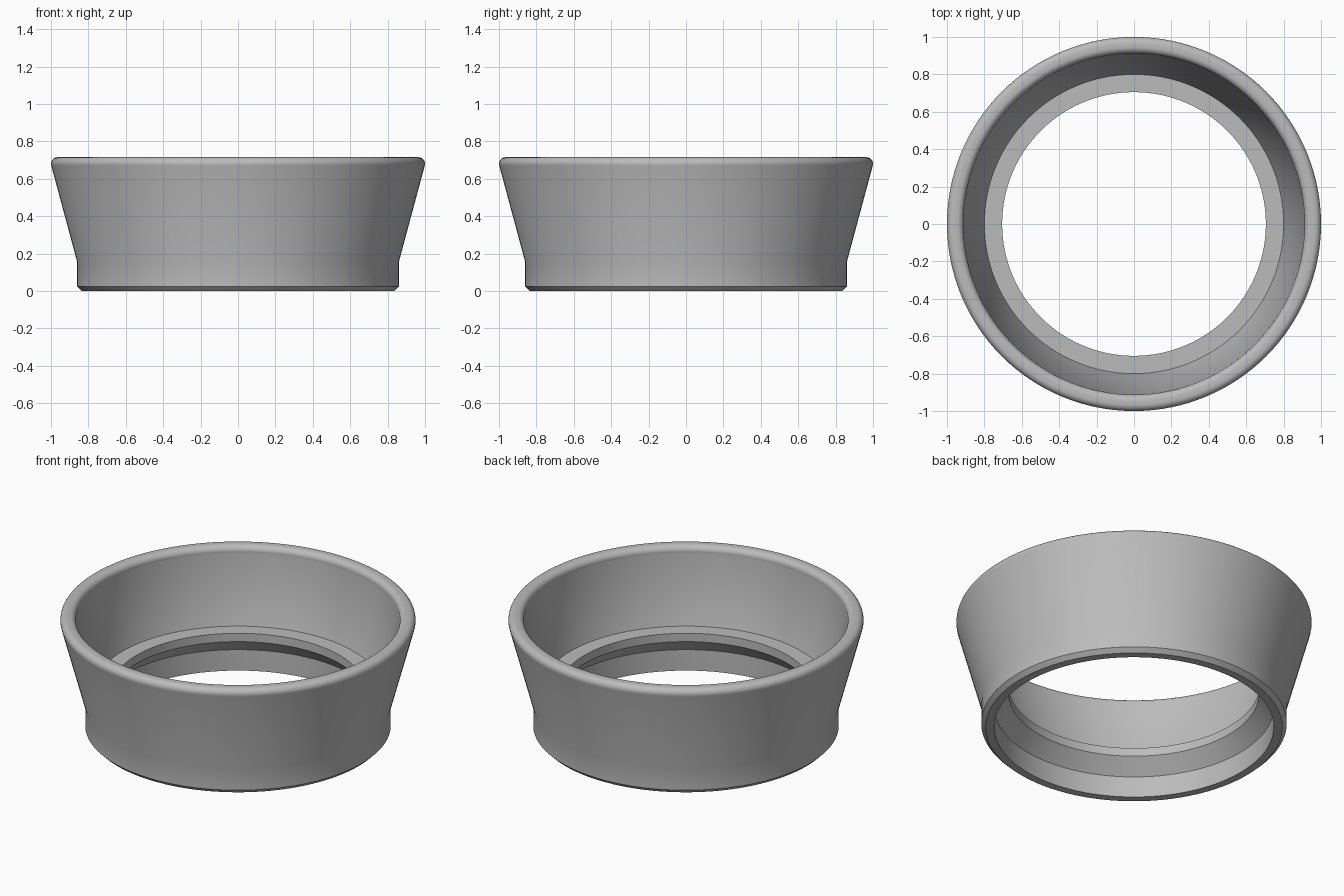
import bpy, bmesh
from math import sin, cos, pi, radians
from mathutils import Matrix

cube = bpy.data.objects.get("Cube")
if cube:
    bpy.data.objects.remove(cube, do_unlink=True)

grey = bpy.data.materials.new("light_grey")
grey.use_nodes = True
colour = (0.5, 0.5, 0.5, 1)
grey.diffuse_color = colour
grey.node_tree.nodes["Principled BSDF"].inputs["Base Color"].default_value = colour


def arc(cx, cz, radius, start, end, steps=8):
    """Points of a rounded profile corner, angles in degrees."""
    angles = [radians(start + (end - start) * i / steps) for i in range(steps + 1)]
    return [(cx + radius * cos(a), cz + radius * sin(a)) for a in angles]


def lathe(name, profile, segments=128):
    """Revolve a closed (radius, height) profile around z."""
    bm = bmesh.new()
    verts = [bm.verts.new((r, 0, z)) for r, z in profile]
    edges = [bm.edges.new((a, b)) for a, b in zip(verts, verts[1:] + verts[:1])]
    bmesh.ops.spin(bm, geom=verts + edges, cent=(0, 0, 0), axis=(0, 0, 1),
                   angle=2 * pi, steps=segments, use_merge=True)
    bmesh.ops.remove_doubles(bm, verts=bm.verts, dist=0.0001)
    bmesh.ops.recalc_face_normals(bm, faces=bm.faces)
    mesh = bpy.data.meshes.new(name)
    bm.to_mesh(mesh)
    bm.free()
    mesh.materials.append(grey)
    obj = bpy.data.objects.new(name, mesh)
    bpy.context.collection.objects.link(obj)
    bpy.ops.object.select_all(action='DESELECT')
    obj.select_set(True)
    bpy.context.view_layer.objects.active = obj
    bpy.ops.object.shade_smooth_by_angle(angle=radians(30))
    return obj


# Outer wall: bottom chamfer, straight collar, flared cup
outer = [(0.835, 0), (0.86, 0.025), (0.86, 0.155)]
# Rounded rim
rim = arc(0.965, 0.68, 0.035, -15, 90) + arc(0.947, 0.68, 0.035, 90, 195)
# Inner wall: ledge, short throat, tapered underside, lower socket
inner = [(0.80, 0.27), (0.705, 0.27), (0.705, 0.218), (0.787, 0.13), (0.787, 0)]

lathe("flared_ring", outer + rim + inner)
